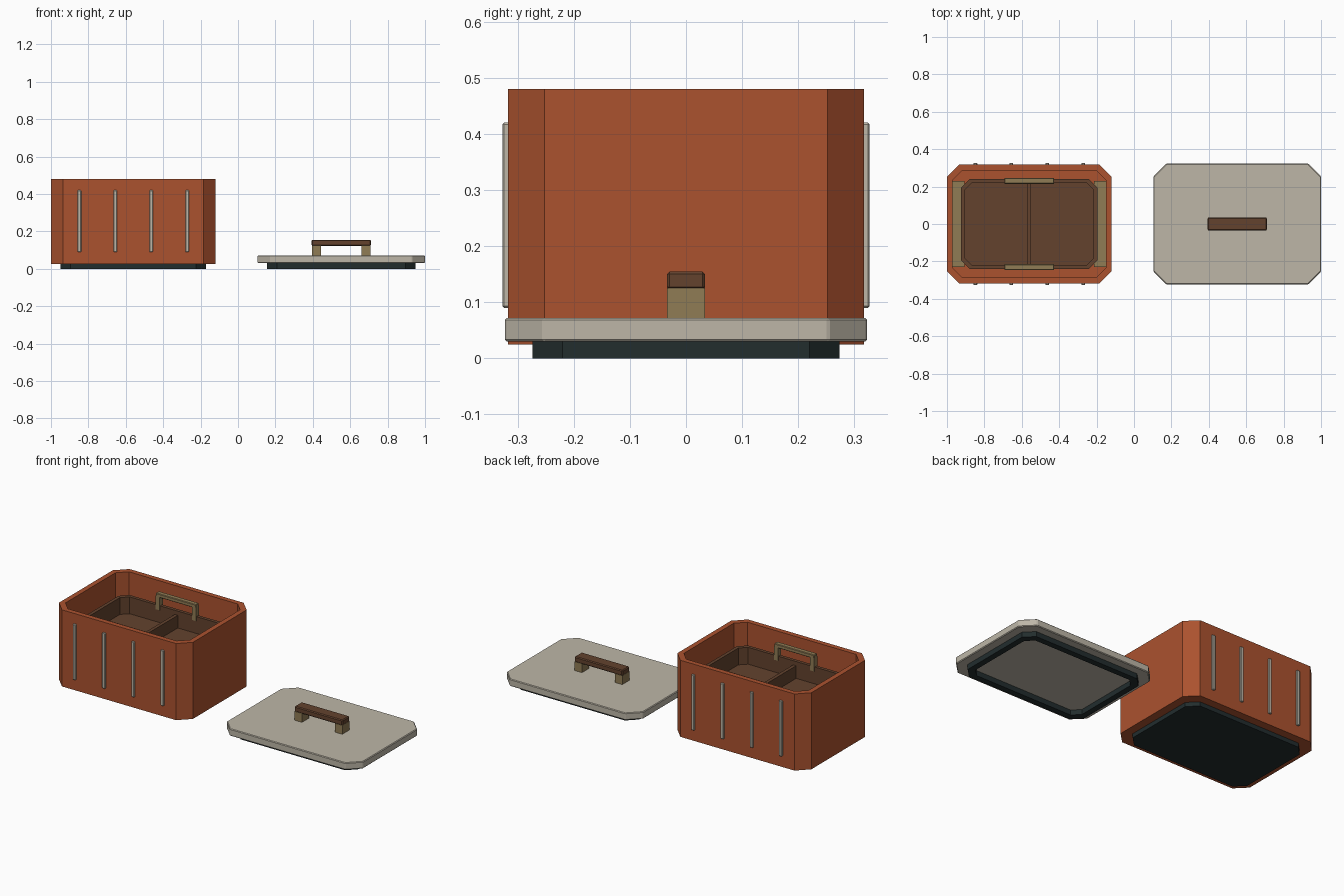
import bpy, bmesh

if "Cube" in bpy.data.objects:
    bpy.data.objects.remove(bpy.data.objects["Cube"])

def material(name, col):
    m = bpy.data.materials.new(name)
    m.diffuse_color = (*col, 1)
    m.use_nodes = True
    m.node_tree.nodes["Principled BSDF"].inputs["Base Color"].default_value = m.diffuse_color
    return m

ORANGE = material("rust_orange", (0.41, 0.085, 0.028))
STONE = material("warm_grey", (0.51, 0.47, 0.39))
DARK = material("dark_rubber", (0.016, 0.026, 0.027))
BROWN = material("dark_brown", (0.125, 0.055, 0.027))
TAN = material("tan", (0.28, 0.20, 0.09))

def finish(name, bm, mat, bevel=0):
    bmesh.ops.recalc_face_normals(bm, faces=bm.faces)
    me = bpy.data.meshes.new(name)
    bm.to_mesh(me)
    bm.free()
    me.materials.append(mat)
    ob = bpy.data.objects.new(name, me)
    bpy.context.collection.objects.link(ob)
    if bevel:
        b = ob.modifiers.new("bevel", 'BEVEL')
        b.width, b.segments, b.limit_method = bevel, 1, 'ANGLE'
    return ob

def octagon(bm, cx, hx, hy, c, z):
    """Ring of a rectangle with cut corners."""
    pts = [(hx, -hy + c), (hx, hy - c), (hx - c, hy), (-hx + c, hy),
           (-hx, hy - c), (-hx, -hy + c), (-hx + c, -hy), (hx - c, -hy)]
    return [bm.verts.new((cx + x, y, z)) for x, y in pts]

def lathe(name, mat, cx, rings, caps=True, bevel=0):
    """Bridge cut-corner rings (hx, hy, cut, z); cap the ends or close the loop."""
    bm = bmesh.new()
    rs = [octagon(bm, cx, *r) for r in rings]
    pairs = list(zip(rs, rs[1:]))
    if caps:
        bm.faces.new(rs[0])
        bm.faces.new(rs[-1])
    else:
        pairs.append((rs[-1], rs[0]))
    for a, b in pairs:
        for i in range(8):
            j = (i + 1) % 8
            bm.faces.new((a[i], a[j], b[j], b[i]))
    return finish(name, bm, mat, bevel)

def box(name, mat, x0, x1, y0, y1, z0, z1, bevel=0):
    bm = bmesh.new()
    bmesh.ops.create_cube(bm, size=1)
    for v in bm.verts:
        v.co = ((x0 + x1) / 2 + v.co.x * (x1 - x0),
                (y0 + y1) / 2 + v.co.y * (y1 - y0),
                (z0 + z1) / 2 + v.co.z * (z1 - z0))
    return finish(name, bm, mat, bevel)

BX, LX = -0.56, 0.552   # centres of the box and of the lid

# Open box body on its dark foot
lathe("box_body", ORANGE, BX, [(0.44, 0.317, 0.065, 0.025), (0.44, 0.317, 0.065, 0.48),
                               (0.41, 0.287, 0.053, 0.48), (0.41, 0.287, 0.053, 0.06)])
lathe("box_foot", DARK, BX, [(0.39, 0.268, 0.055, 0), (0.39, 0.268, 0.055, 0.03)])

# Ribs on the front and back
for s, side in ((-1, "front"), (1, "back")):
    for i in range(4):
        x = BX + (i - 1.5) * 0.192
        box(f"{side}_rib_{i + 1}", STONE, x - 0.01, x + 0.01,
            *sorted((s * 0.312, s * 0.327)), 0.09, 0.42, 0.003)

# Rails on the short inner walls that carry the tray
for s, side in ((-1, "left"), (1, "right")):
    box(f"{side}_rail", TAN, *sorted((BX + s * 0.412, BX + s * 0.345)), -0.23, 0.23, 0.215, 0.25)

# Lift-out tray with a divider
lathe("tray", BROWN, BX, [(0.364, 0.24, 0.045, 0.25), (0.364, 0.24, 0.045, 0.37),
                          (0.344, 0.22, 0.038, 0.37), (0.344, 0.22, 0.038, 0.27)])
box("tray_divider", BROWN, BX - 0.01, BX + 0.01, -0.222, 0.222, 0.265, 0.345)

# Tray handles
for s, side in ((-1, "front"), (1, "back")):
    ys = sorted((s * 0.215, s * 0.245))
    box(f"{side}_tray_handle_bar", TAN, BX - 0.132, BX + 0.132, *ys, 0.42, 0.442, 0.003)
    for t, end in ((-1, "left"), (1, "right")):
        box(f"{side}_tray_handle_{end}_post", TAN,
            *sorted((BX + t * 0.132, BX + t * 0.106)), *ys, 0.345, 0.425)

# Lid with its sealing ring
lathe("lid", STONE, LX, [(0.448, 0.323, 0.069, 0.03), (0.448, 0.323, 0.069, 0.072)], bevel=0.004)
lathe("lid_seal", DARK, LX, [(0.397, 0.274, 0.054, 0.032), (0.397, 0.274, 0.054, 0),
                             (0.362, 0.239, 0.042, 0), (0.362, 0.239, 0.042, 0.032)], caps=False)

# Lid handle
box("lid_grip", BROWN, LX - 0.158, LX + 0.158, -0.034, 0.034, 0.122, 0.155, 0.005)
for s, side in ((-1, "left"), (1, "right")):
    box(f"{side}_lid_post", TAN, *sorted((LX + s * 0.157, LX + s * 0.108)), -0.034, 0.034, 0.068, 0.125)
